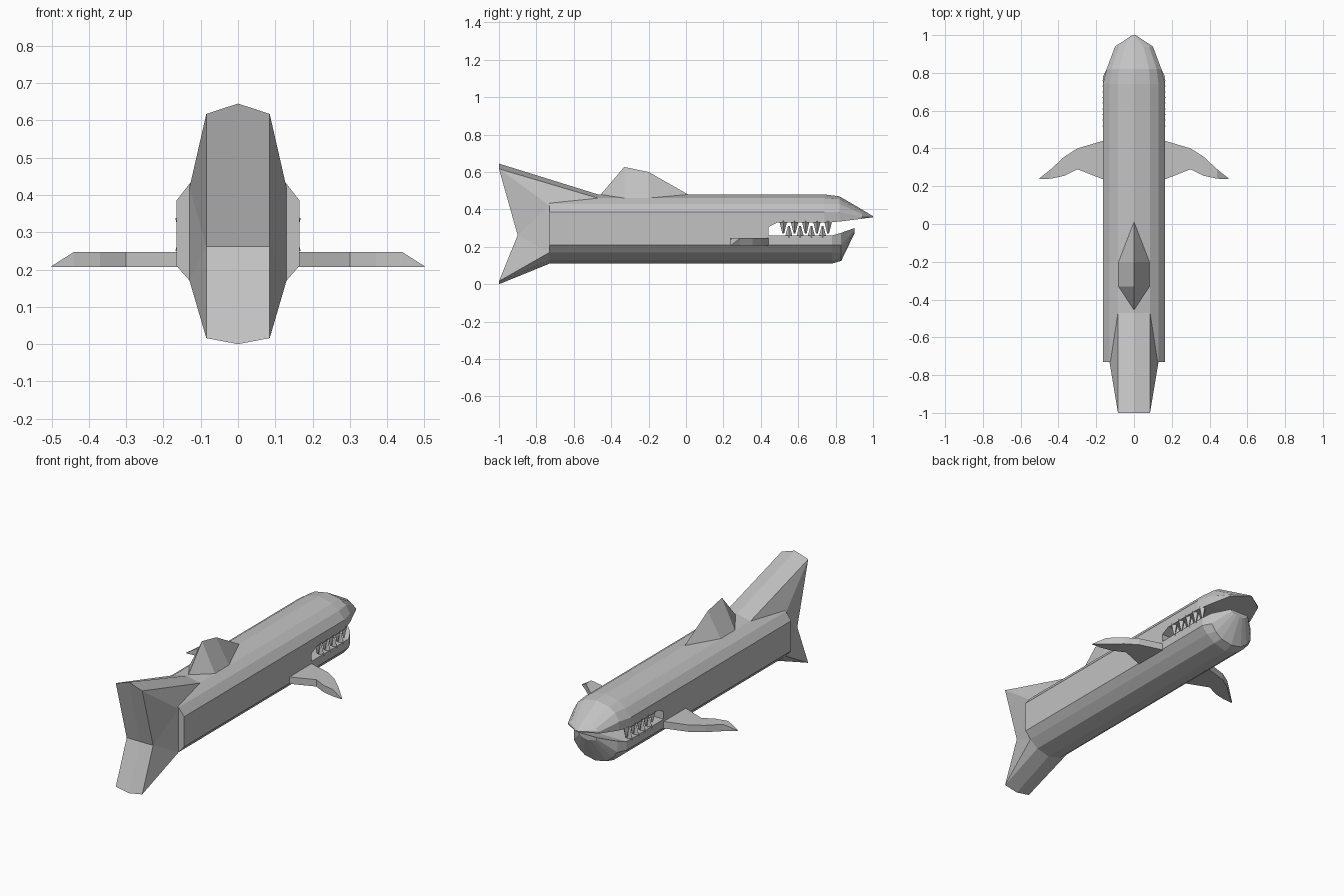
import bpy, bmesh
from mathutils import Matrix, Vector
from math import pi

if "Cube" in bpy.data.objects:
    bpy.data.objects.remove(bpy.data.objects["Cube"])

grey = bpy.data.materials.new("shark grey")
grey.diffuse_color = (0.54, 0.54, 0.54, 1)
grey.use_nodes = True
grey.node_tree.nodes["Principled BSDF"].inputs["Base Color"].default_value = grey.diffuse_color


def finish(bm, name):
    bmesh.ops.remove_doubles(bm, verts=bm.verts, dist=1e-4)
    bmesh.ops.recalc_face_normals(bm, faces=bm.faces)
    mesh = bpy.data.meshes.new(name)
    bm.to_mesh(mesh)
    bm.free()
    mesh.materials.append(grey)
    obj = bpy.data.objects.new(name, mesh)
    bpy.context.collection.objects.link(obj)
    return obj


def mirrored_mesh(name, points, faces):
    """Faces given for the +x half, repeated for the -x half."""
    bm = bmesh.new()
    for s in (1, -1):
        vs = [bm.verts.new((s * x, y, z)) for x, y, z in points]
        for f in faces:
            bm.faces.new([vs[i] for i in f])
    return finish(bm, name)


def loft(name, sections, cap_start=True, cap_end=True):
    """Join (y, half profile) sections, each mirrored into a full ring."""
    bm = bmesh.new()
    rings = []
    for y, half in sections:
        full = half + [(-x, z) for x, z in reversed(half) if x > 0]
        rings.append([bm.verts.new((x, y, z)) for x, z in full])
    n = len(rings[0])
    for a, b in zip(rings, rings[1:]):
        for i in range(n):
            j = (i + 1) % n
            bm.faces.new((a[i], a[j], b[j], b[i]))
    if cap_start:
        bm.faces.new(rings[0])
    if cap_end:
        bm.faces.new(rings[-1])
    return finish(bm, name)


# Body: long faceted tube
top = [(0.13, 0.43), (0.085, 0.46), (0, 0.48)]
low = [(0.13, 0.17), (0.08, 0.13), (0, 0.11)]
ring = low[::-1] + [(0.165, 0.21), (0.165, 0.385)] + top
loft("body", [(-0.73, ring), (0.44, ring)])

# Upper jaw and snout
jaw = lambda z: [(0.165, z), (0.165, 0.385)] + top
loft("upper_jaw", [
    (0.44, jaw(0.305)), (0.49, jaw(0.33)), (0.74, jaw(0.33)),
    (0.82, [(0.145, 0.335), (0.145, 0.385), (0.12, 0.43), (0.08, 0.455), (0, 0.47)]),
    (0.94, [(0.10, 0.35), (0.10, 0.36), (0.08, 0.375), (0.05, 0.39), (0, 0.40)]),
    (1.0, [(0.008, 0.358), (0.008, 0.36), (0.006, 0.362), (0.003, 0.363), (0, 0.364)]),
], cap_start=False)

# Lower jaw
chin = [(0.165, 0.26), (0.165, 0.21)] + low
loft("lower_jaw", [
    (0.44, chin), (0.78, chin),
    (0.83, [(0.14, 0.275), (0.14, 0.21), (0.11, 0.17), (0.07, 0.14), (0, 0.125)]),
    (0.90, [(0.06, 0.30), (0.055, 0.29), (0.04, 0.28), (0.02, 0.275), (0, 0.27)]),
], cap_start=False)


# Teeth: small pyramids along both sides of each jaw
def teeth(name, ys, z, height, turn):
    bm = bmesh.new()
    for y in ys:
        for x in (-0.147, 0.147):
            m = Matrix.Translation((x, y, z)) @ Matrix.Rotation(turn, 4, 'X')
            bmesh.ops.create_cone(bm, cap_ends=True, segments=4, radius1=0.021,
                                  radius2=0.005, depth=height, matrix=m)
    # separate teeth never touch, so merging is harmless
    return finish(bm, name)


teeth("upper_teeth", [0.52 + 0.06 * i for i in range(5)], 0.305, 0.065, pi)
teeth("lower_teeth", [0.55 + 0.06 * i for i in range(4)], 0.28, 0.06, 0)

# Tail: forked, with a wide blunt rear edge
tail = [
    (0, -0.47, 0.48), (0.085, -0.47, 0.46), (0.13, -0.73, 0.42),    # upper root
    (0, -1, 0.645), (0.085, -1, 0.617),                             # upper tip
    (0, -0.9, 0.262), (0.085, -0.9, 0.262),                         # notch
    (0, -1, 0.0), (0.085, -1, 0.016),                               # lower tip
    (0.13, -0.73, 0.17), (0.08, -0.73, 0.13), (0, -0.73, 0.11),     # lower root
]
mirrored_mesh("tail_fin", tail, [
    (0, 1, 4, 3), (1, 2, 4), (2, 6, 4), (2, 9, 6), (9, 8, 6),
    (9, 10, 8), (10, 11, 7, 8), (3, 4, 6, 5), (5, 6, 8, 7)])

# Dorsal fin: six-sided base rising to a ridge
dorsal = [(0, 0.02, 0.475), (0.085, -0.2, 0.455), (0.085, -0.33, 0.455),
          (0, -0.46, 0.475), (0, -0.33, 0.627), (0, -0.2, 0.60)]
mirrored_mesh("dorsal_fin", dorsal, [(0, 1, 5), (1, 2, 4, 5), (2, 3, 4)])

# Pectoral fins: swept strips of (x, leading y, trailing y, top z)
strips = [(0.13, 0.445, 0.225, 0.247), (0.165, 0.44, 0.237, 0.247),
          (0.30, 0.40, 0.29, 0.247), (0.37, 0.355, 0.255, 0.247),
          (0.44, 0.29, 0.24, 0.247), (0.50, 0.242, 0.237, 0.209)]
pts, faces = [], []
for x, lead, trail, z in strips:
    pts += [(x, lead, 0.207), (x, trail, 0.207), (x, trail, z), (x, lead, z)]
for k in range(len(strips) - 1):
    for i in range(4):
        j = (i + 1) % 4
        faces.append((4 * k + i, 4 * k + j, 4 * k + 4 + j, 4 * k + 4 + i))
e = 4 * (len(strips) - 1)
faces += [(0, 1, 2, 3), (e, e + 1, e + 2, e + 3)]
mirrored_mesh("pectoral_fins", pts, faces)
